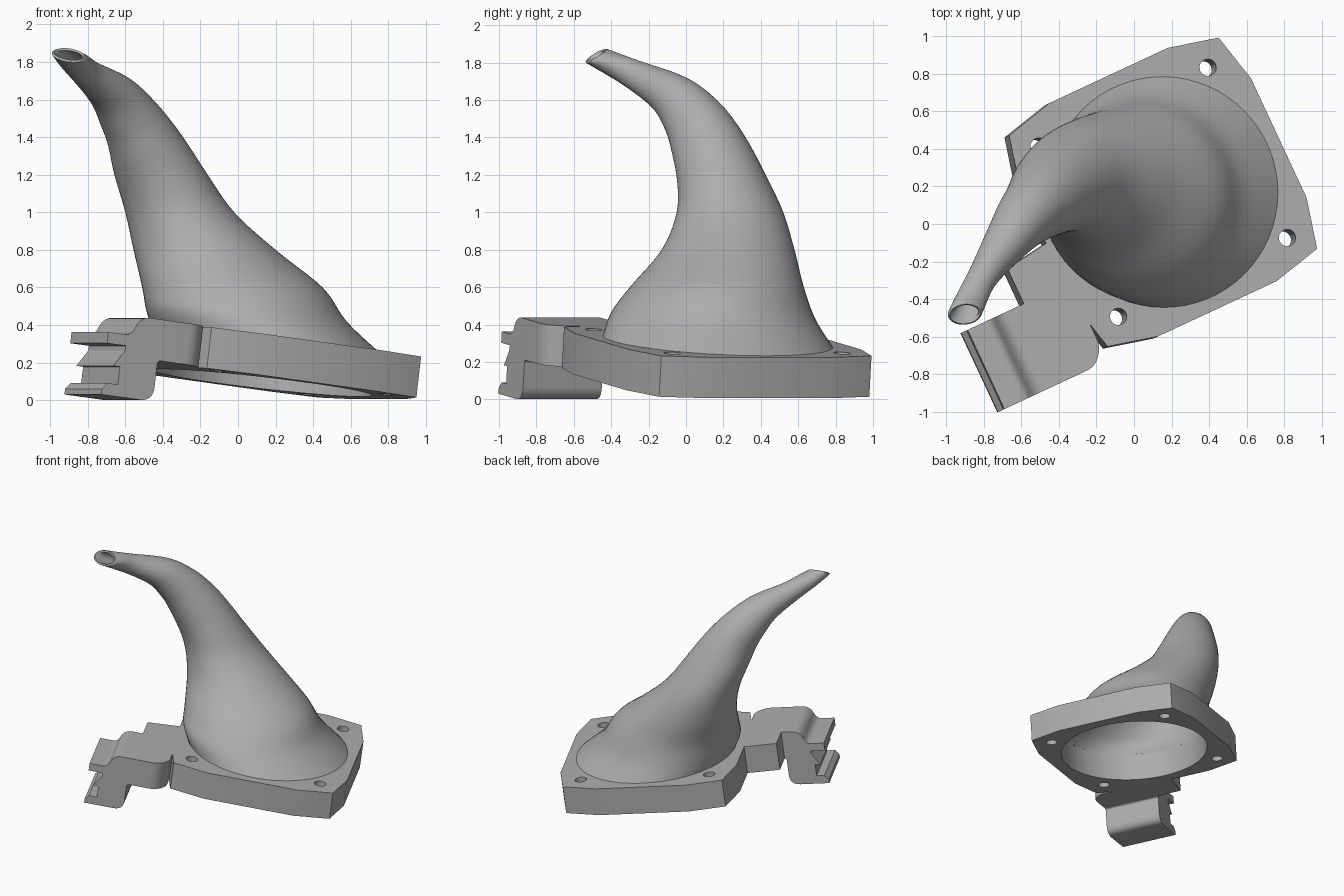
import bpy, bmesh, math
from mathutils import Vector, Matrix

if "Cube" in bpy.data.objects:
    bpy.data.objects.remove(bpy.data.objects["Cube"])

grey = bpy.data.materials.new("plain_grey")
grey.diffuse_color = (0.42, 0.42, 0.42, 1)
grey.use_nodes = True
grey.node_tree.nodes["Principled BSDF"].inputs["Base Color"].default_value = grey.diffuse_color

# Tilted working frame of the flange: U slopes down, V runs along, W is its normal
turn, slope, thick = math.radians(25), math.radians(7.2), 0.22
U = Vector((math.cos(turn) * math.cos(slope), math.sin(turn) * math.cos(slope), -math.sin(slope)))
V = Vector((-math.sin(turn), math.cos(turn), 0))
W = U.cross(V)
TOP = Vector((0.155, 0.17, 0.31))
ORIGIN = TOP - W * thick


def local(u, v, w):
    return ORIGIN + U * u + V * v + W * w


def finish(name, bm, angle=30):
    bmesh.ops.recalc_face_normals(bm, faces=bm.faces)
    mesh = bpy.data.meshes.new(name)
    bm.to_mesh(mesh)
    bm.free()
    mesh.materials.append(grey)
    ob = bpy.data.objects.new(name, mesh)
    bpy.context.collection.objects.link(ob)
    bpy.ops.object.select_all(action='DESELECT')
    ob.select_set(True)
    bpy.context.view_layer.objects.active = ob
    bpy.ops.object.shade_smooth_by_angle(angle=math.radians(angle))
    return ob


def prism(name, loops, place, depth):
    """Fill an outline with optional holes and extrude it by a vector."""
    bm = bmesh.new()
    edges = []
    for loop in loops:
        vs = [bm.verts.new(place(a, b)) for a, b in loop]
        edges += [bm.edges.new((vs[i - 1], vs[i])) for i in range(len(vs))]
    bmesh.ops.triangle_fill(bm, edges=edges, use_beauty=True)
    ext = bmesh.ops.extrude_face_region(bm, geom=bm.faces[:], use_keep_orig=True)
    moved = [g for g in ext["geom"] if isinstance(g, bmesh.types.BMVert)]
    bmesh.ops.translate(bm, verts=moved, vec=depth)
    return finish(name, bm)


def circle(cx, cy, r, n):
    return [(cx + r * math.cos(2 * math.pi * i / n), cy + r * math.sin(2 * math.pi * i / n))
            for i in range(n)]


def rounded(points, steps=6):
    """Polygon whose corners (x, y, radius) are replaced by smooth curves."""
    out = []
    for i, (x, y, r) in enumerate(points):
        p = Vector((x, y))
        if r == 0:
            out.append((x, y))
            continue
        a = p + (Vector(points[i - 1][:2]) - p).normalized() * r
        b = p + (Vector(points[(i + 1) % len(points)][:2]) - p).normalized() * r
        for k in range(steps + 1):
            t = k / steps
            q = a * (1 - t) ** 2 + p * (2 * t * (1 - t) * 0.85 + 0.15 * 2 * t * (1 - t)) + b * t * t
            out.append((q.x, q.y))
    return out


# Flange: square with bowed sides, large bore and four screw holes
corner, bow, half = 0.62, 0.685, 0.35
outline = []
for k in range(4):
    c, s = round(math.cos(k * math.pi / 2)), round(math.sin(k * math.pi / 2))
    for a, b in ((corner, -corner), (bow, -half), (bow, half)):
        outline.append((a * c - b * s, a * s + b * c))
holes = [circle(0.5 * i, 0.5 * j, 0.045, 20) for i in (-1, 1) for j in (-1, 1)]
prism("flange", [outline, circle(0, 0, 0.585, 64)] + holes,
      lambda a, b: local(a, b, 0), W * thick)

# Arm block joining the flange and the clip
arm = [(-0.655, 0.02, 0), (-0.93, -0.02, 0), (-0.93, -0.69, 0), (-0.72, -0.69, 0.06), (-0.655, -0.60, 0.04)]
prism("arm_block", [rounded(arm)], lambda a, b: local(a, b, 0), W * thick)

# Clip: hooked profile with two jaws, extruded sideways
clip = [(-0.90, 0.22, 0), (-1.07, 0.22, 0.06), (-1.115, 0.115, 0.04), (-1.25, 0.115, 0),
        (-1.25, 0.055, 0), (-1.14, 0.055, 0), (-1.14, 0.03, 0), (-1.20, -0.06, 0),
        (-1.16, -0.06, 0), (-1.16, -0.155, 0), (-1.22, -0.155, 0), (-1.25, -0.19, 0),
        (-1.25, -0.22, 0), (-0.945, -0.22, 0.08), (-0.945, 0.0, 0.02), (-0.90, 0.0, 0)]
prism("clip", [rounded(clip)], lambda a, b: local(a, -0.69, b), V * 0.465)

# Horn stations: centre, ring normal, radius across, radius along
stations = [
    (TOP, W, 0.615, 0.615),
    ((0.045, 0.145, 0.45), (0.06, 0.03, 1), 0.535, 0.545),
    ((-0.03, 0.165, 0.60), (0, 0, 1), 0.48, 0.465),
    ((-0.178, 0.225, 0.80), (0, 0, 1), 0.378, 0.355),
    ((-0.31, 0.235, 1.00), (0, 0, 1), 0.29, 0.285),
    ((-0.412, 0.185, 1.20), (-0.05, -0.06, 1), 0.243, 0.235),
    ((-0.51, 0.10, 1.40), (-0.25, -0.3, 0.9), 0.187, 0.19),
    ((-0.59, 0.02, 1.53), (-0.35, -0.45, 0.8), 0.155, 0.157),
    ((-0.675, -0.09, 1.64), (-0.42, -0.55, 0.7), 0.122, 0.122),
    ((-0.81, -0.29, 1.745), (-0.38, -0.65, 0.6), 0.08, 0.08),
    ((-0.90, -0.475, 1.835), (0.14, -0.5, 0.86), 0.092, 0.07),
]
rows = [(Vector(c), Vector(n).normalized(), Vector((a, b))) for c, n, a, b in stations]


def spline(p0, p1, p2, p3, t):
    return 0.5 * (2 * p1 + (p2 - p0) * t + (2 * p0 - 5 * p1 + 4 * p2 - p3) * t * t
                  + (3 * p1 - p0 - 3 * p2 + p3) * t ** 3)


rings, sub = [], 5
last = len(rows) - 1
for i in range(last):
    quad = [rows[min(max(i + k, 0), last)] for k in (-1, 0, 1, 2)]
    for s in range(sub):
        rings.append([spline(*[q[j] for q in quad], s / sub) for j in range(3)])
rings.append(list(rows[-1]))

# Horn: outer skin, rounded rim and inner skin in one shell
bm = bmesh.new()
N = 64


def add_ring(c, n, rad, wall):
    n = n.normalized()
    across = (Vector((1, 0, 0)) - n * n.x).normalized()
    along = n.cross(across)
    return [bm.verts.new(c + across * (rad.x - wall) * math.cos(2 * math.pi * k / N)
                         + along * (rad.y - wall) * math.sin(2 * math.pi * k / N)) for k in range(N)]


tip_c, tip_n, tip_r = rings[-1]
skins = [add_ring(c, n, r, 0) for c, n, r in rings]
skins.append(add_ring(tip_c + tip_n * 0.008, tip_n, tip_r, 0.01))
total = len(rings) - 1
skins += [add_ring(rings[i][0], rings[i][1], rings[i][2], 0.03 - 0.01 * i / total)
          for i in range(total, -1, -1)]
for lo, hi in zip(skins, skins[1:]):
    for k in range(N):
        m = (k + 1) % N
        bm.faces.new((lo[k], lo[m], hi[m], hi[k]))
finish("horn", bm, 50)
